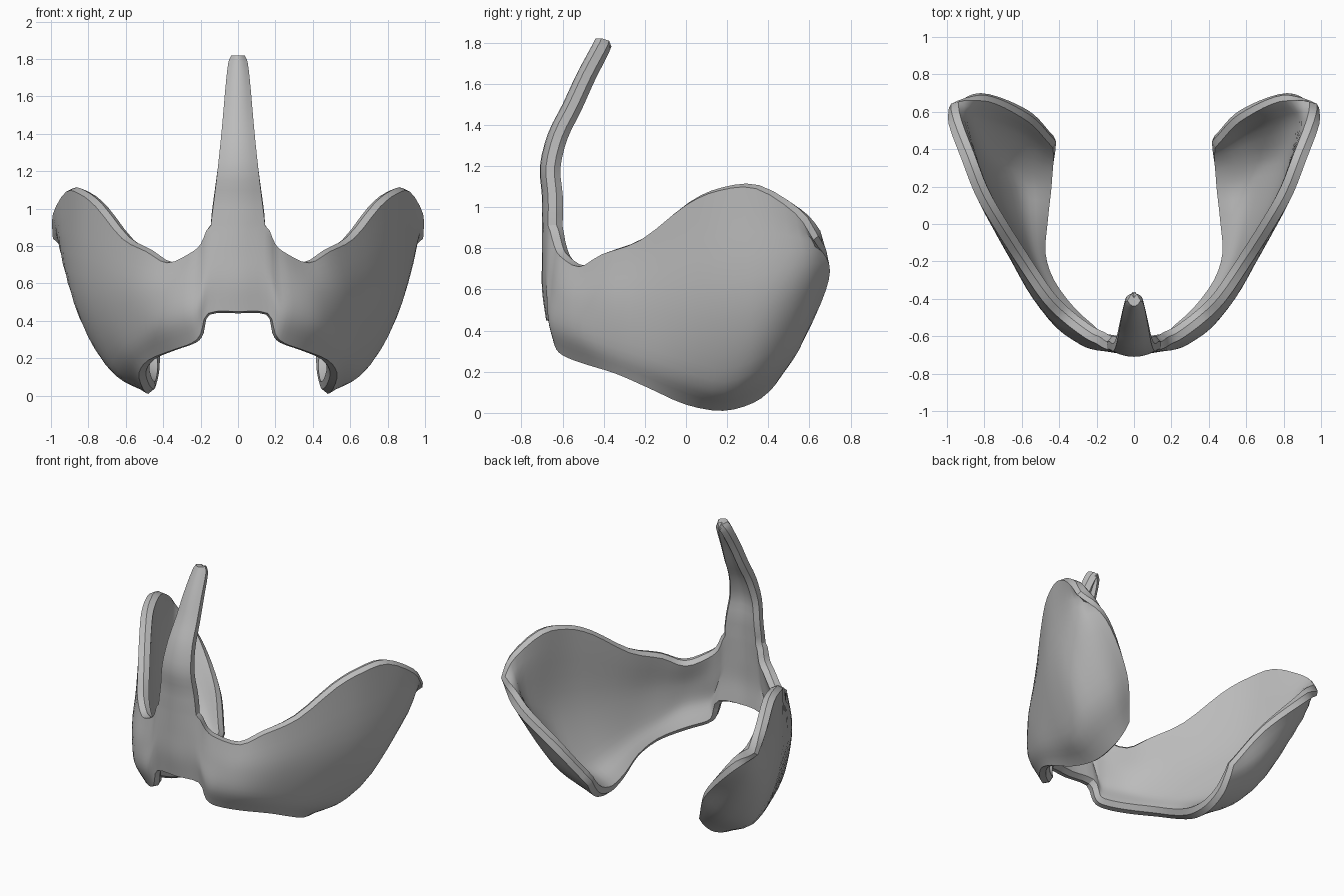
import bpy
import bmesh
import math
from mathutils import Vector

default = bpy.data.objects.get("Cube")
if default:
    bpy.data.objects.remove(default, do_unlink=True)

STEPS_ROUND = 3    # subdivisions between neighbouring sections
STEPS_UP = 5       # subdivisions between points of one section
SHELL_THICKNESS = 0.075
RIM_RIDGE = 0.015  # how far the middle of the rim stands out

# Sections of the left half, front centre to rear edge, in hundredths.
# Each runs from the lower edge to the upper edge.
SECTIONS = [
    [(0, -68, 45), (0, -70, 60), (0, -70, 76), (0, -70, 92)],
    [(16, -66, 44), (15, -68, 60), (14, -68, 76), (14.5, -67, 91)],
    [(20, -64, 33), (22, -67, 46), (21, -66, 62), (20, -64, 81)],
    [(25, -60, 28), (29, -64, 42), (29, -63, 58), (26, -61, 76)],
    [(36, -50, 24), (42, -54, 38), (41, -55, 55), (38, -52, 71)],
    [(48, -34, 19), (52, -39, 33), (54, -40, 55), (49, -41, 77)],
    [(53, -18, 12), (61, -20, 27), (65, -21, 55), (62, -22, 84)],
    [(51, 0, 4), (66, 0, 20), (76, 0, 55), (76, 0, 101)],
    [(48, 18, 1), (69, 19, 15), (84, 18, 55), (85, 16, 108)],
    [(46, 33, 5), (73, 37, 22), (90, 38, 58), (92, 34, 109)],
    [(44, 42, 12), (66, 54, 32), (91, 58, 66), (99, 53, 97)],
    [(43, 47, 19), (57, 61, 43), (82, 70, 69), (99, 62, 84)],
]

# Nose spike: half width, front y, height
SPIKE = [(14.5, -70, 92), (12.8, -70, 105), (11, -71, 120), (9.3, -67, 136),
         (8, -60, 150), (6.7, -53, 165), (5.2, -46, 178), (3.5, -44, 182)]
SPIKE_BOW = 0.03


def to_vectors(points):
    return [Vector(p) / 100 for p in points]


def flip(point):
    return Vector((-point.x, point.y, point.z))


def smooth_path(points, steps, before=None):
    """Sample a Catmull-Rom curve that passes through every point."""
    first = before if before is not None else 2 * points[0] - points[1]
    last = 2 * points[-1] - points[-2]
    padded = [first] + list(points) + [last]
    result = []
    for a, b, c, d in zip(padded, padded[1:], padded[2:], padded[3:]):
        for step in range(steps):
            t = step / steps
            result.append(b + 0.5 * t * (c - a
                          + t * (2 * a - 5 * b + 4 * c - d
                          + t * (3 * (b - c) + d - a))))
    result.append(points[-1].copy())
    return result


def bridge(bm, lower, upper):
    """Fill quads between two rows, facing outwards."""
    for i in range(len(lower) - 1):
        bm.faces.new((lower[i], lower[i + 1], upper[i + 1], upper[i]))


def build_outer_surface(bm):
    # Loft the sections into rows running round the shell, both sides
    columns = [smooth_path(to_vectors(s), STEPS_UP) for s in SECTIONS]
    rows = []
    for line in zip(*columns):
        half = smooth_path(line, STEPS_ROUND, before=flip(line[1]))
        path = [flip(p) for p in reversed(half[1:])] + half
        rows.append([bm.verts.new(p) for p in path])
    for lower, upper in zip(rows, rows[1:]):
        bridge(bm, lower, upper)

    # Continue the centre of the upper edge into the spike
    centre = len(rows[-1]) // 2
    previous = rows[-1][centre - STEPS_ROUND:centre + STEPS_ROUND + 1]
    for width, y, z in smooth_path(to_vectors(SPIKE), 3)[1:]:
        row = []
        for i in range(-STEPS_ROUND, STEPS_ROUND + 1):
            across = i / STEPS_ROUND
            bow = SPIKE_BOW * across ** 2
            row.append(bm.verts.new((width * across, y + bow, z)))
        bridge(bm, previous, row)
        previous = row


def evened_normals(bm, rounds):
    """Vertex normals averaged with their neighbours, so nothing folds."""
    normals = {v: v.normal.copy() for v in bm.verts}
    for _ in range(rounds):
        evened = {}
        for v, normal in normals.items():
            around = [normals[e.other_vert(v)] for e in v.link_edges]
            evened[v] = (normal + sum(around, Vector())).normalized()
        normals = evened
    return normals


def thicken(bm):
    bm.normal_update()
    normals = evened_normals(bm, 4)
    outer_faces = list(bm.faces)
    rim_loops = [l for f in outer_faces for l in f.loops if l.edge.is_boundary]

    # Direction pointing away from the surface along its border
    outward = {}
    for loop in rim_loops:
        a, b = loop.vert, loop.link_loop_next.vert
        away = (b.co - a.co).normalized().cross(loop.face.normal)
        for v in (a, b):
            outward[v] = outward.get(v, Vector()) + away

    # Inner surface and ridged rim
    inner = {v: bm.verts.new(v.co - n * SHELL_THICKNESS)
             for v, n in normals.items()}
    ridge = {v: bm.verts.new((v.co + inner[v].co) / 2
                             + away.normalized() * RIM_RIDGE)
             for v, away in outward.items()}
    for face in outer_faces:
        bm.faces.new([inner[v] for v in reversed(face.verts)])
    for loop in rim_loops:
        a, b = loop.vert, loop.link_loop_next.vert
        bm.faces.new((b, a, ridge[a], ridge[b]))
        bm.faces.new((ridge[b], ridge[a], inner[a], inner[b]))


# Plain grey material
grey = bpy.data.materials.new("plain_grey")
grey.use_nodes = True
colour = (0.5, 0.5, 0.5, 1)
grey.diffuse_color = colour
grey.node_tree.nodes["Principled BSDF"].inputs["Base Color"].default_value = colour

# Face guard shell
bm = bmesh.new()
build_outer_surface(bm)
thicken(bm)
mesh = bpy.data.meshes.new("face_guard")
bm.to_mesh(mesh)
bm.free()
mesh.materials.append(grey)
guard = bpy.data.objects.new("face_guard", mesh)
bpy.context.collection.objects.link(guard)

bpy.ops.object.select_all(action="DESELECT")
guard.select_set(True)
bpy.context.view_layer.objects.active = guard
bpy.ops.object.shade_smooth_by_angle(angle=math.radians(32))
